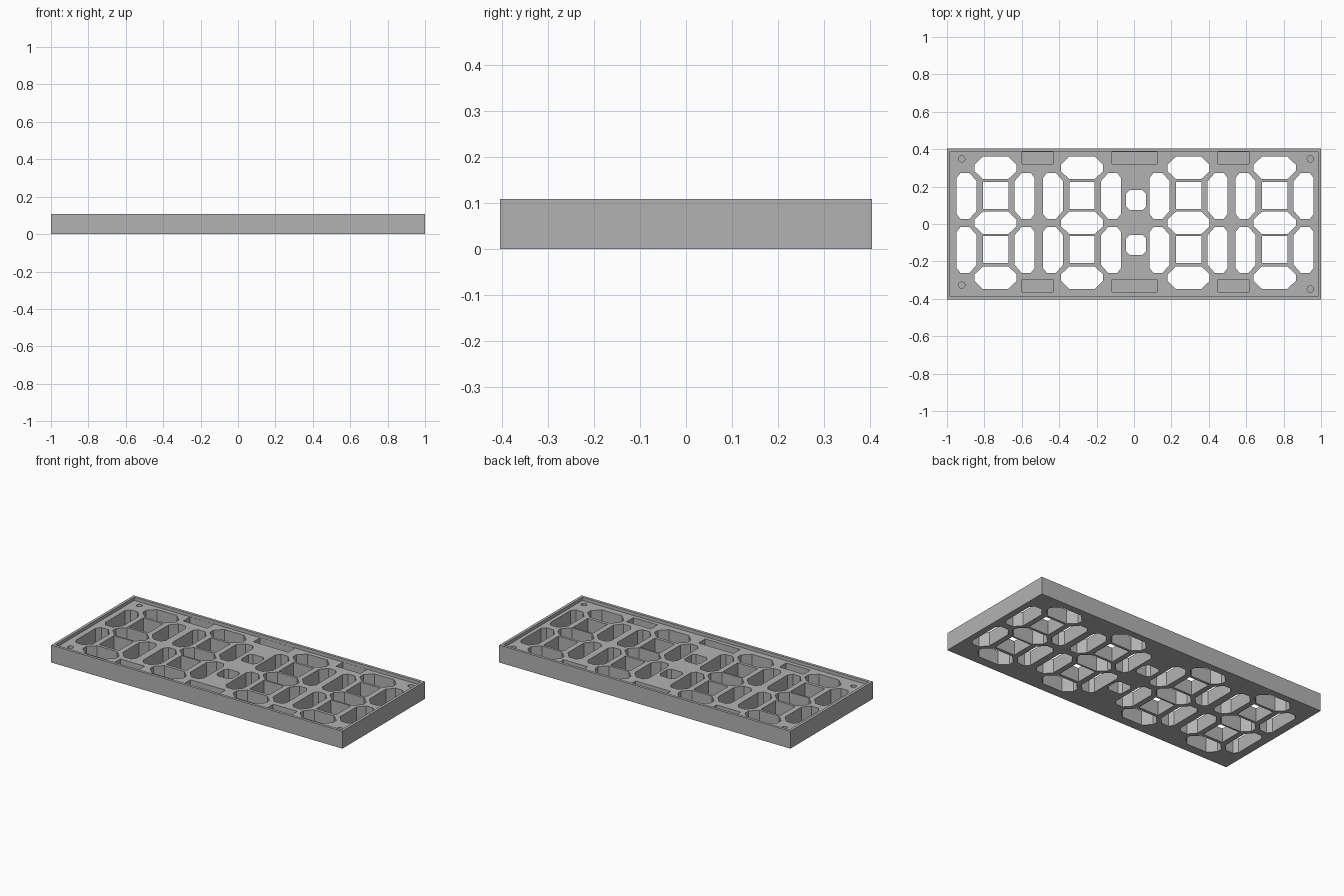
import bpy, bmesh, math

cube = bpy.data.objects.get("Cube")
if cube:
    bpy.data.objects.remove(cube, do_unlink=True)

HALF_X, HALF_Y, TOP = 1.0, 0.404, 0.108
WALL, FLOOR, POCKET_Z = 0.017, 0.088, 0.05
BELOW, ABOVE = -0.1, 0.2

grey = bpy.data.materials.new("grey plastic")
grey.use_nodes = True
colour = (0.45, 0.45, 0.45, 1)
grey.diffuse_color = colour
grey.node_tree.nodes["Principled BSDF"].inputs["Base Color"].default_value = colour


def prism(bm, points, z0, z1):
    """Closed upright prism over a counter-clockwise outline."""
    low = [bm.verts.new((x, y, z0)) for x, y in points]
    high = [bm.verts.new((x, y, z1)) for x, y in points]
    bm.faces.new(low[::-1])
    bm.faces.new(high)
    for i in range(len(points)):
        j = (i + 1) % len(points)
        bm.faces.new((low[i], low[j], high[j], high[i]))


def rect(x, y, w, h):
    return [(x - w, y - h), (x + w, y - h), (x + w, y + h), (x - w, y + h)]


def octagon(x, y, w, h, left, right):
    """Rectangle with separate corner cuts on its left and right."""
    (lx, ly), (rx, ry) = left, right
    return [(x - w + lx, y - h), (x + w - rx, y - h), (x + w, y - h + ry),
            (x + w, y + h - ry), (x + w - rx, y + h), (x - w + lx, y + h),
            (x - w, y + h - ly), (x - w, y - h + ly)]


def circle(x, y, r, n=24):
    return [(x + r * math.cos(i * math.tau / n), y + r * math.sin(i * math.tau / n))
            for i in range(n)]


def make(name, prisms):
    bm = bmesh.new()
    for points, z0, z1 in prisms:
        prism(bm, points, z0, z1)
    mesh = bpy.data.meshes.new(name)
    bm.to_mesh(mesh)
    bm.free()
    mesh.materials.append(grey)
    obj = bpy.data.objects.new(name, mesh)
    bpy.context.collection.objects.link(obj)
    return obj


# Solid plate and the shallow tray inside its rim
plate = make("display_frame", [(rect(0, 0, HALF_X, HALF_Y), 0, TOP)])
tray = make("tray_cutter", [(rect(0, 0, HALF_X - WALL, HALF_Y - WALL), FLOOR, ABOVE)])

# Blind pockets along both long edges, and blind screw holes in the corners
blind = []
for x, w in ((-0.517, 0.083), (0.002, 0.12), (0.533, 0.083)):
    for y in (0.353, -0.33):
        blind.append((rect(x, y, w, 0.033), POCKET_Z, ABOVE))
for x, y in ((-0.921, 0.348), (0.943, 0.348), (-0.921, -0.327), (0.943, -0.348)):
    blind.append((circle(x, y, 0.017), POCKET_Z, ABOVE))
pockets = make("pocket_cutter", blind)

# Openings: seven segments and two square centres per digit
outlines = []
wide, inner, outer = (0.045, 0.043), (0.038, 0.043), (0.02, 0.026)
for cx in (-0.74, -0.278, 0.292, 0.752):
    for y in (0.3, 0.006, -0.287):
        outlines.append(octagon(cx, y, 0.113, 0.06, wide, wide))
    for y in (0.15, -0.139):
        outlines.append(octagon(cx - 0.155, y, 0.053, 0.123, outer, inner))
        outlines.append(octagon(cx + 0.155, y, 0.053, 0.123, inner, outer))
        outlines.append(rect(cx, y + 0.003, 0.068, 0.072))

# Two colon openings in the middle
for y in (0.128, -0.112):
    outlines.append(octagon(0.011, y, 0.053, 0.053, (0.018, 0.018), (0.018, 0.018)))
openings = make("opening_cutter", [(o, BELOW, ABOVE) for o in outlines])

# Cut everything out of the plate and drop the cutters
cutters = (tray, pockets, openings)
for cutter in cutters:
    cutter.hide_render = True
    mod = plate.modifiers.new(cutter.name, "BOOLEAN")
    mod.operation = "DIFFERENCE"
    mod.solver = "EXACT"
    mod.object = cutter
depsgraph = bpy.context.evaluated_depsgraph_get()
plate.data = bpy.data.meshes.new_from_object(plate.evaluated_get(depsgraph))
plate.modifiers.clear()
for cutter in cutters:
    bpy.data.objects.remove(cutter, do_unlink=True)
